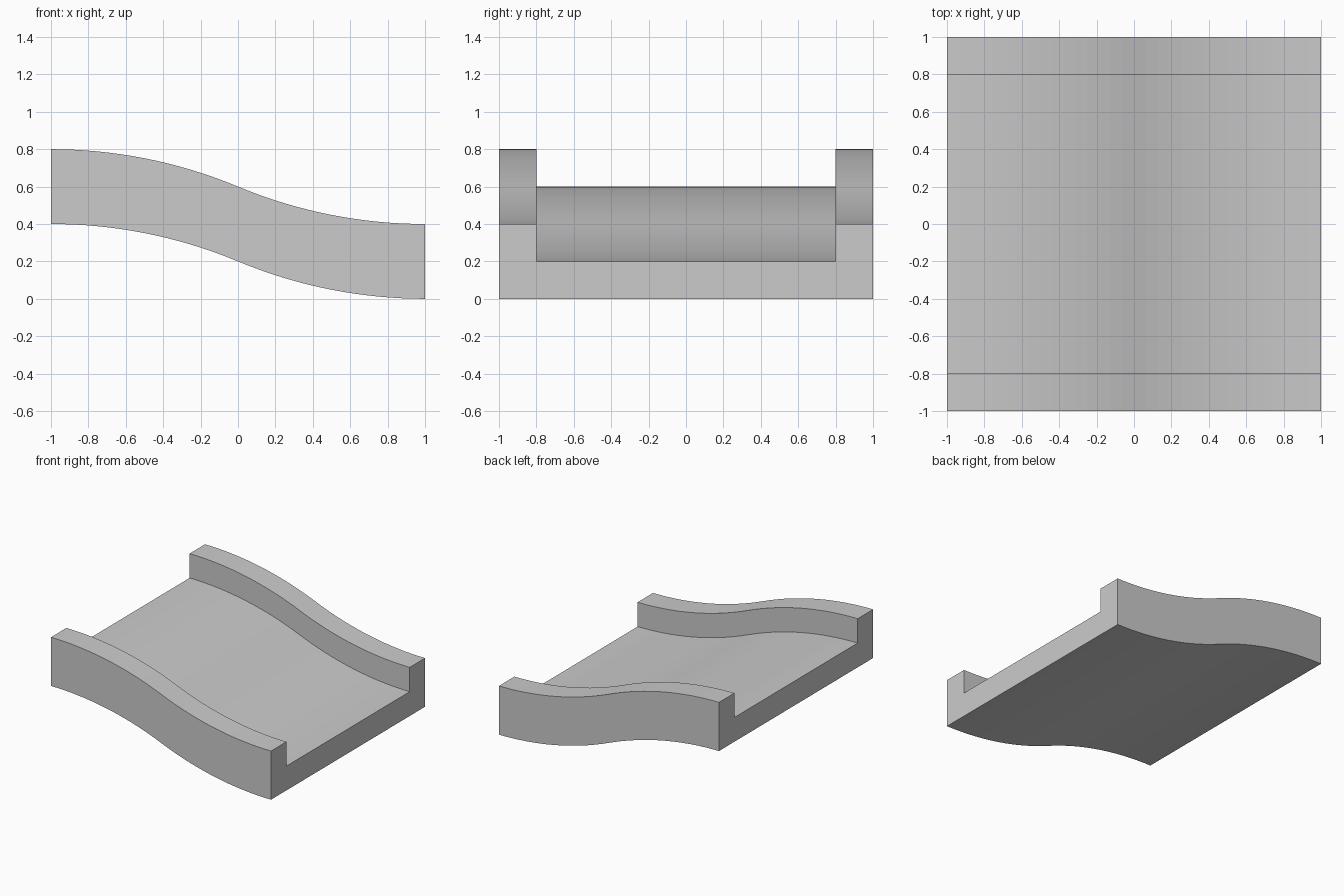
import bpy, bmesh
from math import sqrt

if "Cube" in bpy.data.objects:
    bpy.data.objects.remove(bpy.data.objects["Cube"])

STEPS = 16          # segments per half of the S-curve
R = 2.6             # radius of each arc


def drop(d):
    # fall of the arc at distance d from its level end
    return R - sqrt(R * R - d * d)


def height(x):
    return 0.4 - drop(x + 1) if x <= 0 else drop(1 - x)


# U-shaped cross-section (y, z): floor slab with a raised rim on both sides
half = [(1, 0), (1, 0.4), (0.8, 0.4), (0.8, 0.2)]
section = half + [(-y, z) for y, z in reversed(half)]

# Sweep the section along the S-curve
bm = bmesh.new()
rings = []
for i in range(2 * STEPS + 1):
    x = -1 + i / STEPS
    rings.append([bm.verts.new((x, y, z + height(x))) for y, z in section])
n = len(section)
for a, b in zip(rings, rings[1:]):
    for k in range(n):
        j = (k + 1) % n
        bm.faces.new((a[k], a[j], b[j], b[k]))

# Close the two ends
bm.faces.new(rings[0])
bm.faces.new(rings[-1])
bmesh.ops.recalc_face_normals(bm, faces=bm.faces)

mesh = bpy.data.meshes.new("curved_slope_track")
bm.to_mesh(mesh)
bm.free()
track = bpy.data.objects.new("curved_slope_track", mesh)
bpy.context.collection.objects.link(track)
